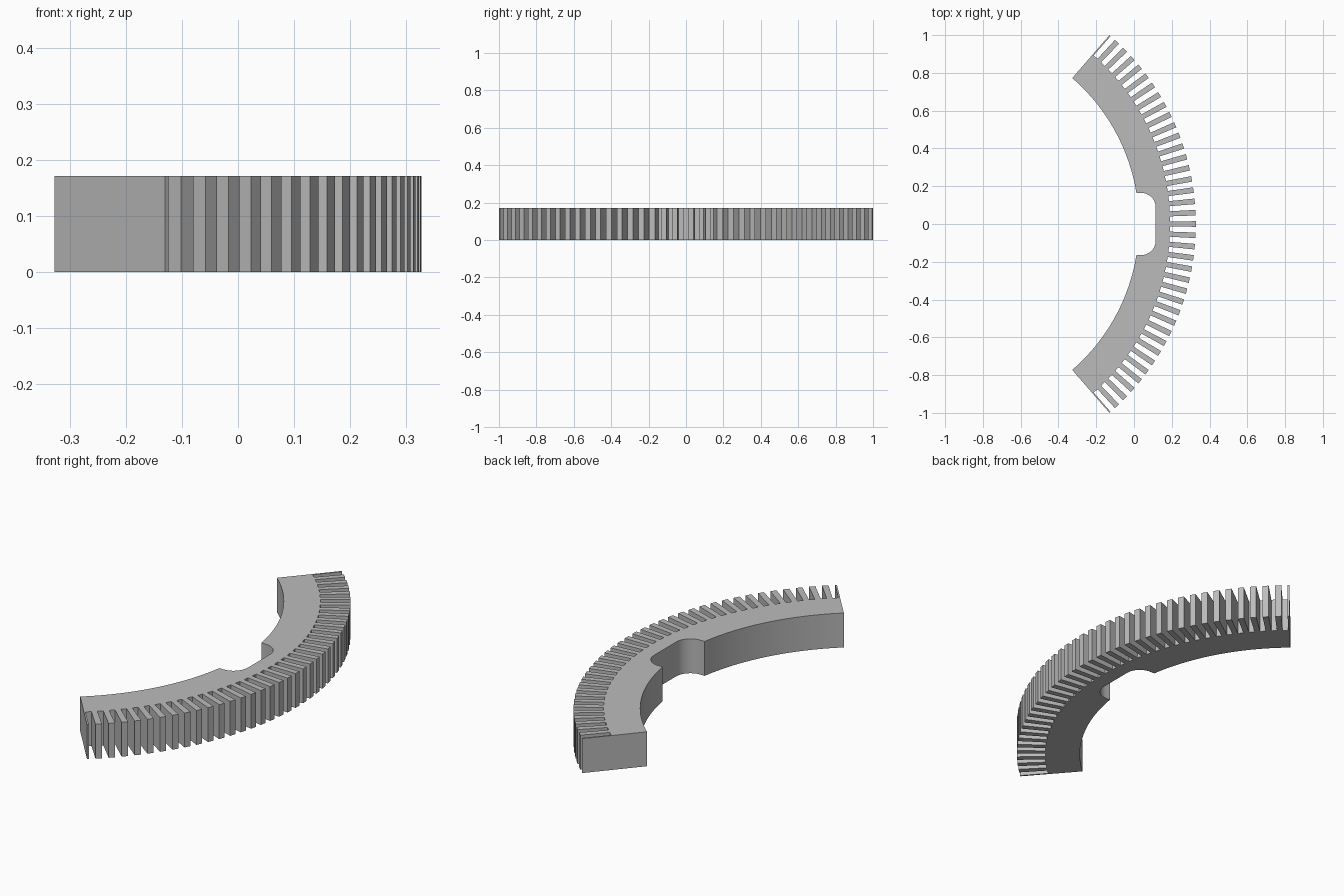
import bpy, bmesh
from math import radians, sin, cos, asin, sqrt

cube = bpy.data.objects.get("Cube")
if cube:
    bpy.data.objects.remove(cube)

# Main dimensions
CENTRE_X = -0.996
R_TIP, R_ROOT, R_INNER = 1.323, 1.187, 1.022
HEIGHT = 0.171
END = 49.1            # half sweep in degrees
PITCH = 2.6           # angle between teeth
TIP_HALF, ROOT_HALF = 0.64, 0.65
NOTCH_X, NOTCH_Y, NOTCH_R = 0.115, 0.165, 0.078


def polar(radius, degrees):
    a = radians(degrees)
    return (CENTRE_X + radius * cos(a), radius * sin(a))


def arc(cx, cy, radius, start, stop, steps):
    return [(cx + radius * cos(radians(start + (stop - start) * i / steps)),
             cy + radius * sin(radians(start + (stop - start) * i / steps)))
            for i in range(steps + 1)]


# Toothed outer edge, with a partial tooth cut off at each end
outer = [polar(R_TIP, -END), polar(R_TIP, -19 * PITCH + TIP_HALF),
         polar(R_ROOT, -19 * PITCH + ROOT_HALF)]
for n in range(-18, 19):
    a = n * PITCH
    outer += [polar(R_ROOT, a - ROOT_HALF), polar(R_TIP, a - TIP_HALF),
              polar(R_TIP, a + TIP_HALF), polar(R_ROOT, a + ROOT_HALF)]
outer += [(x, -y) for x, y in reversed(outer[:3])]

# Inner edge: long arc, then half of the rounded notch, mirrored for the rest
notch_angle = asin(NOTCH_Y / R_INNER) * 180 / 3.14159265
half = arc(CENTRE_X, 0, R_INNER, END, notch_angle, 28)
half += arc(NOTCH_X - NOTCH_R, NOTCH_Y - NOTCH_R, NOTCH_R, 90, 0, 12)
inner = half + [(x, -y) for x, y in reversed(half)]

# Extrude the outline into a solid
bm = bmesh.new()
base = bm.faces.new([bm.verts.new((x, y, 0)) for x, y in outer + inner])
top = bmesh.ops.extrude_face_region(bm, geom=[base], use_keep_orig=True)
bmesh.ops.translate(bm, vec=(0, 0, HEIGHT),
                    verts=[v for v in top["geom"] if isinstance(v, bmesh.types.BMVert)])
bmesh.ops.recalc_face_normals(bm, faces=bm.faces[:])
bmesh.ops.triangulate(bm, faces=[f for f in bm.faces if len(f.verts) > 4])
mesh = bpy.data.meshes.new("gear_segment")
bm.to_mesh(mesh)
bm.free()
gear = bpy.data.objects.new("gear_segment", mesh)
bpy.context.collection.objects.link(gear)

# Plain grey material
grey = bpy.data.materials.new("light_grey")
grey.use_nodes = True
colour = (0.5, 0.5, 0.5, 1)
grey.diffuse_color = colour
grey.node_tree.nodes["Principled BSDF"].inputs["Base Color"].default_value = colour
mesh.materials.append(grey)

# Smooth curved walls, sharp teeth
bpy.ops.object.select_all(action="DESELECT")
gear.select_set(True)
bpy.context.view_layer.objects.active = gear
bpy.ops.object.shade_smooth_by_angle(angle=radians(20))
